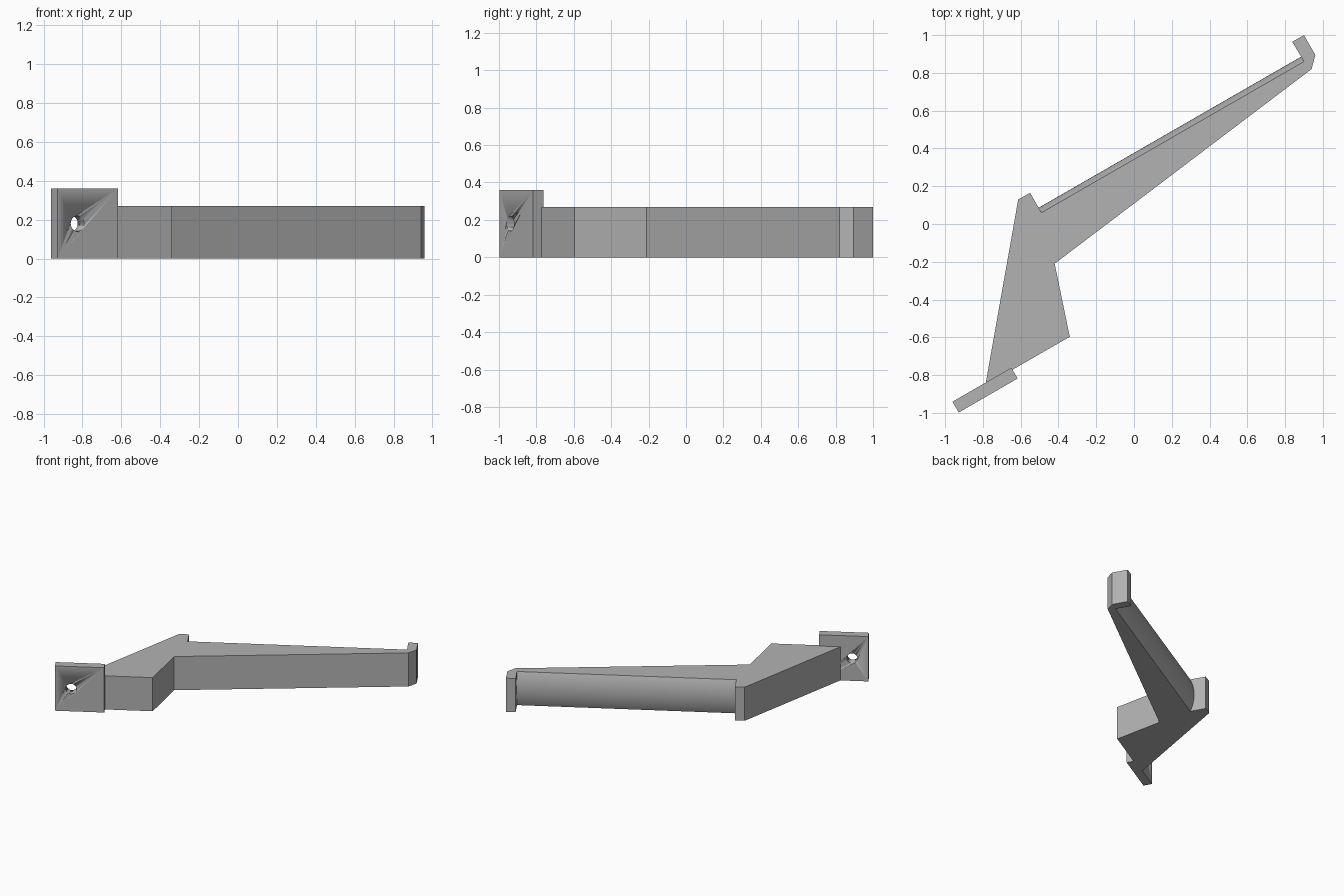
import bpy, bmesh, math
from mathutils import Vector, Matrix

default = bpy.data.objects.get("Cube")
if default:
    bpy.data.objects.remove(default)

# One plain grey for everything
grey = bpy.data.materials.new("plain grey")
grey.use_nodes = True
colour = (0.45, 0.45, 0.45, 1)
grey.diffuse_color = colour
grey.node_tree.nodes["Principled BSDF"].inputs["Base Color"].default_value = colour

ARM_HEIGHT = 0.27
PLATE_SIZE = 0.36
TILT = math.radians(30)
ALONG = Vector((math.cos(TILT), math.sin(TILT), 0))
BACK = Vector((-math.sin(TILT), math.cos(TILT), 0))
UP = Vector((0, 0, 1))


def finish(name, bm):
    bmesh.ops.remove_doubles(bm, verts=bm.verts, dist=0.0005)
    bmesh.ops.recalc_face_normals(bm, faces=bm.faces)
    mesh = bpy.data.meshes.new(name)
    bm.to_mesh(mesh)
    bm.free()
    mesh.materials.append(grey)
    mesh.shade_smooth()
    mesh.set_sharp_from_angle(angle=TILT)
    obj = bpy.data.objects.new(name, mesh)
    bpy.context.collection.objects.link(obj)
    return obj


# Hook arm: extruded outline; the first side is the rounded seat
outline = [Vector((x, y, 0)) for x, y in [
    (0.90, 0.86), (-0.49, 0.06), (-0.55, 0.165), (-0.613, 0.13),
    (-0.787, -0.854), (-0.34, -0.597), (-0.42, -0.21), (0.94, 0.82),
    (0.96, 0.895), (0.90, 1.0), (0.838, 0.965)]]
bm = bmesh.new()
low = [bm.verts.new(p) for p in outline]
high = [bm.verts.new(p + UP * ARM_HEIGHT) for p in outline]
bm.faces.new(low)
bm.faces.new(high)
for i in range(1, len(outline)):
    j = (i + 1) % len(outline)
    bm.faces.new((low[i], low[j], high[j], high[i]))

# Bulging seat between the two lips
STEPS, BULGE = 16, 0.03
half = ARM_HEIGHT / 2
radius = (half ** 2 + BULGE ** 2) / (2 * BULGE)
sweep = math.asin(half / radius)
rows = []
for k in range(STEPS + 1):
    a = sweep * (2 * k / STEPS - 1)
    shift = BACK * (radius * math.cos(a) - radius + BULGE) + UP * (half + radius * math.sin(a))
    rows.append([bm.verts.new(p + shift) for p in outline[:2]])
for r, s in zip(rows, rows[1:]):
    bm.faces.new((r[0], r[1], s[1], s[0]))
finish("hook_arm", bm)

# Mounting plate, turned in line with the arm
THICK = 0.066
corner = Vector((-0.928, -0.998, 0))
turn = Matrix.Rotation(TILT, 4, "Z")
bm = bmesh.new()
centre = corner + ALONG * PLATE_SIZE / 2 + BACK * THICK / 2 + UP * PLATE_SIZE / 2
bmesh.ops.create_cube(bm, size=1, matrix=Matrix.Translation(centre) @ turn
                      @ Matrix.Diagonal((PLATE_SIZE, THICK, PLATE_SIZE, 1)))
plate = finish("mounting_plate", bm)

# Screw hole through the plate
bm = bmesh.new()
spot = corner + ALONG * 0.118 + BACK * THICK / 2 + UP * PLATE_SIZE / 2
bmesh.ops.create_cone(bm, cap_ends=True, segments=32, radius1=0.04, radius2=0.04,
                      depth=0.2, matrix=Matrix.Translation(spot) @ turn
                      @ Matrix.Rotation(math.pi / 2, 4, "X"))
cutter = finish("screw_hole_cutter", bm)
cutter.hide_render = True
cutter.hide_set(True)
cutter.display_type = "WIRE"
hole = plate.modifiers.new("screw_hole", "BOOLEAN")
hole.operation = "DIFFERENCE"
hole.solver = "EXACT"
hole.object = cutter
